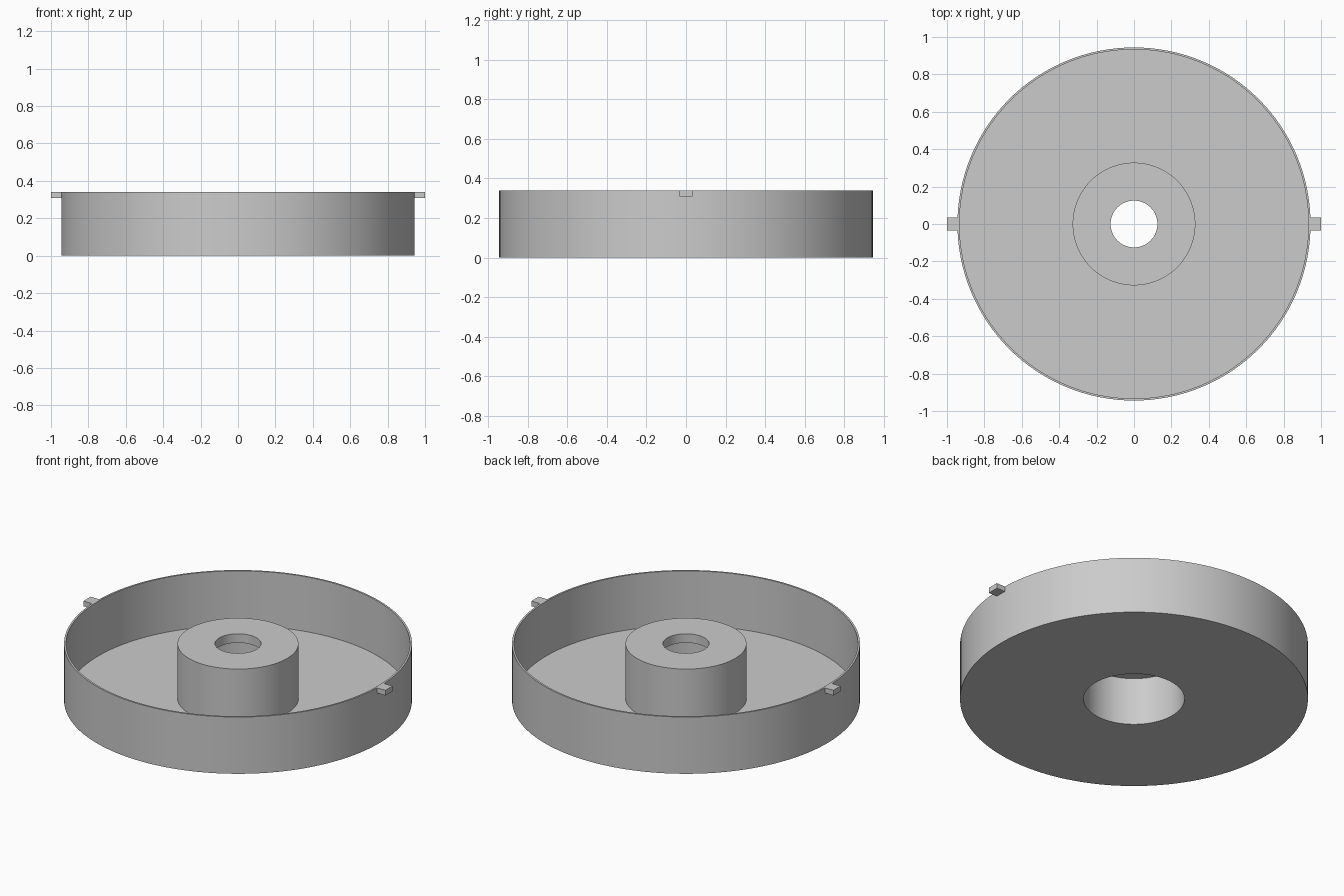
import bpy
import bmesh
import math
from mathutils import Vector

if "Cube" in bpy.data.objects:
    bpy.data.objects.remove(bpy.data.objects["Cube"], do_unlink=True)

# Single plain grey material
grey = bpy.data.materials.new("plain grey")
grey.use_nodes = True
colour = (0.6, 0.6, 0.6, 1)
grey.diffuse_color = colour
grey.node_tree.nodes["Principled BSDF"].inputs["Base Color"].default_value = colour

HEIGHT = 0.34
OUTER, WALL, FLOOR = 0.944, 0.011, 0.012
HUB, HUB_WALL, BORE = 0.328, 0.054, 0.125
SEGMENTS = 128


def finish(name, bm):
    bmesh.ops.recalc_face_normals(bm, faces=bm.faces)
    mesh = bpy.data.meshes.new(name)
    bm.to_mesh(mesh)
    bm.free()
    mesh.materials.append(grey)
    obj = bpy.data.objects.new(name, mesh)
    bpy.context.collection.objects.link(obj)
    return obj


def lathe(name, profile):
    """Revolve a closed (radius, height) profile around z."""
    bm = bmesh.new()
    verts = [bm.verts.new((r, 0, z)) for r, z in profile]
    edges = [bm.edges.new((a, b)) for a, b in zip(verts, verts[1:] + verts[:1])]
    bmesh.ops.spin(bm, geom=verts + edges, cent=(0, 0, 0), axis=(0, 0, 1),
                   angle=math.tau, steps=SEGMENTS, use_merge=True)
    bmesh.ops.remove_doubles(bm, verts=bm.verts, dist=1e-5)
    return finish(name, bm)


def box(name, low, high):
    low, high = Vector(low), Vector(high)
    bm = bmesh.new()
    bmesh.ops.create_cube(bm, size=1)
    bmesh.ops.scale(bm, vec=high - low, verts=bm.verts)
    bmesh.ops.translate(bm, vec=(low + high) / 2, verts=bm.verts)
    return finish(name, bm)


# Thin-walled pan with a hollow hub that is open underneath
pan = lathe("pan_with_hub", [
    (OUTER, 0), (OUTER, HEIGHT),
    (OUTER - WALL, HEIGHT), (OUTER - WALL, FLOOR),
    (HUB, FLOOR), (HUB, HEIGHT),
    (BORE, HEIGHT), (BORE, HEIGHT - HUB_WALL),
    (HUB - HUB_WALL, HEIGHT - HUB_WALL), (HUB - HUB_WALL, 0),
])
bpy.context.view_layer.objects.active = pan
pan.select_set(True)
bpy.ops.object.shade_smooth_by_angle(angle=math.radians(30))

# Small locating tabs on the rim
for name, side in (("left_tab", 1), ("right_tab", -1)):
    x0, x1 = sorted((side * (OUTER - WALL / 2), side))
    box(name, (x0, -0.034, HEIGHT - 0.031), (x1, 0.034, HEIGHT))
